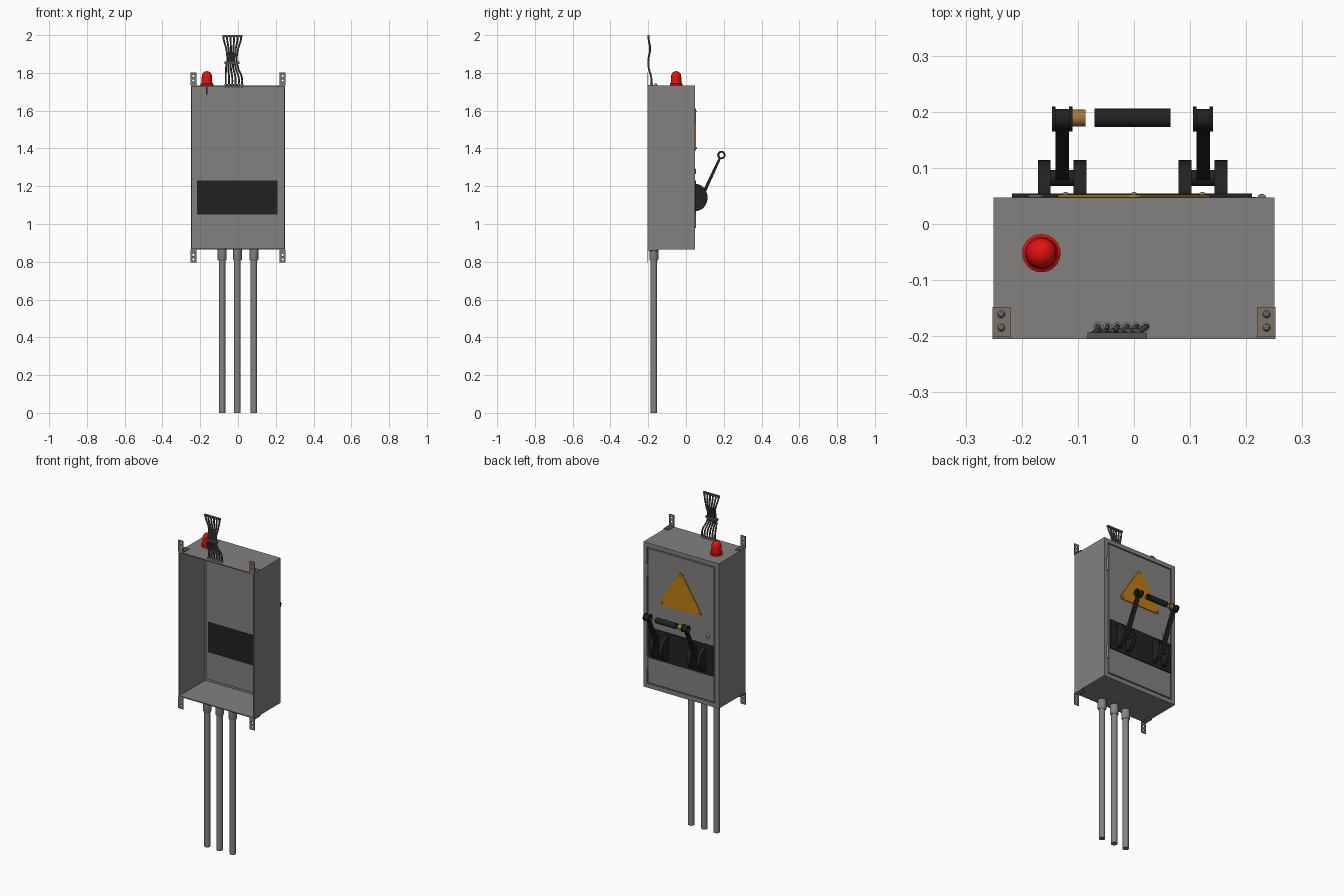
import bpy, bmesh, math
from mathutils import Matrix, Vector

if "Cube" in bpy.data.objects:
    bpy.data.objects.remove(bpy.data.objects["Cube"], do_unlink=True)


def material(name, r, g, b):
    m = bpy.data.materials.new(name)
    m.use_nodes = True
    m.diffuse_color = (r, g, b, 1)
    bsdf = m.node_tree.nodes["Principled BSDF"]
    bsdf.inputs["Base Color"].default_value = (r, g, b, 1)
    bsdf.inputs["Roughness"].default_value = 0.6
    return m


GREY = material("painted grey", 0.23, 0.22, 0.215)
STEEL = material("worn steel", 0.2, 0.175, 0.14)
PIPE = material("pipe grey", 0.24, 0.23, 0.22)
BLACK = material("black plastic", 0.016, 0.016, 0.017)
CABLE = material("cable grey", 0.09, 0.09, 0.095)
RED = material("signal red", 0.75, 0.006, 0.006)
YELLOW = material("warning yellow", 0.5, 0.2, 0.008)
BRASS = material("brass", 0.35, 0.19, 0.05)

TURN = {"X": Matrix.Rotation(math.pi / 2, 4, "Y"),
        "Y": Matrix.Rotation(-math.pi / 2, 4, "X"),
        "Z": Matrix.Identity(4)}


def finish(name, bm, mat, smooth=False):
    bmesh.ops.recalc_face_normals(bm, faces=bm.faces)
    me = bpy.data.meshes.new(name)
    bm.to_mesh(me)
    bm.free()
    me.materials.append(mat)
    ob = bpy.data.objects.new(name, me)
    bpy.context.collection.objects.link(ob)
    if smooth:
        bpy.ops.object.select_all(action="DESELECT")
        ob.select_set(True)
        bpy.context.view_layer.objects.active = ob
        bpy.ops.object.shade_smooth_by_angle(angle=math.radians(40))
    return ob


def box(name, x, y, z, mat, bevel=0):
    """Box from (low, high) ranges."""
    bm = bmesh.new()
    bmesh.ops.create_cube(bm, size=1)
    for v in bm.verts:
        v.co = [lo + (c + 0.5) * (hi - lo) for c, (lo, hi) in zip(v.co, (x, y, z))]
    if bevel:
        bmesh.ops.bevel(bm, geom=bm.edges[:], offset=bevel, segments=1, affect="EDGES")
    return finish(name, bm, mat)


def lathe(name, profile, at, axis, mat, hollow=False, sides=24):
    """Turn (radius, height) points round an axis; hollow closes the profile on itself."""
    bm = bmesh.new()
    rings = []
    for r, h in profile:
        rings.append([bm.verts.new((r * math.cos(a), r * math.sin(a), h))
                      for a in (2 * math.pi * i / sides for i in range(sides))])
    pairs = list(zip(rings, rings[1:]))
    if hollow:
        pairs.append((rings[-1], rings[0]))
    else:
        bm.faces.new(rings[0])
        bm.faces.new(rings[-1])
    for a, b in pairs:
        for i in range(sides):
            j = (i + 1) % sides
            bm.faces.new((a[i], a[j], b[j], b[i]))
    bm.transform(Matrix.Translation(at) @ TURN[axis])
    return finish(name, bm, mat, True)


def rod(name, r, lo, hi, at, axis, mat, sides=24):
    return lathe(name, [(r, lo), (r, hi)], at, axis, mat, False, sides)


def tube(name, r, inner, lo, hi, at, axis, mat):
    return lathe(name, [(inner, lo), (r, lo), (r, hi), (inner, hi)], at, axis, mat, True)


def prism(name, points, direction, mat):
    """Extrude a flat outline along a direction."""
    bm = bmesh.new()
    f = bm.faces.new([bm.verts.new(p) for p in points])
    new = bmesh.ops.extrude_face_region(bm, geom=[f])["geom"]
    bmesh.ops.translate(bm, vec=direction,
                        verts=[v for v in new if isinstance(v, bmesh.types.BMVert)])
    return finish(name, bm, mat)


# Cabinet shell, open at the wall side
W, BACK, FACE, LOW, TOP = 0.25, -0.205, 0.047, 0.865, 1.732
T, LIP = 0.006, 0.025
for s, side in ((-1, "right"), (1, "left")):
    xs = sorted((s * W, s * (W - T)))
    box(side + "_wall", xs, (BACK, FACE), (LOW, TOP), GREY)
    xs = sorted((s * W, s * (W - LIP)))
    box(side + "_front_lip", xs, (FACE - 0.01, FACE), (LOW, TOP), GREY)
box("top_wall", (-W, W), (BACK, FACE), (TOP - T, TOP), GREY)
box("bottom_wall", (-W, W), (BACK, FACE), (LOW, LOW + T), GREY)
box("top_front_lip", (-W, W), (FACE - 0.01, FACE), (TOP - LIP, TOP), GREY)
box("bottom_front_lip", (-W, W), (FACE - 0.01, FACE), (LOW, LOW + LIP), GREY)

# Door with a shallow groove round its raised panel
D = W - LIP
box("door_back_plate", (-D - 0.004, D + 0.004), (0.03, 0.038),
    (LOW + LIP - 0.004, TOP - LIP + 0.004), GREY)
box("door_panel", (-D + 0.005, D - 0.005), (0.036, 0.048),
    (LOW + LIP + 0.005, TOP - LIP - 0.005), GREY, 0.002)
for z in (1.02, 1.57):
    rod("hinge", 0.008, z - 0.04, z + 0.04, (0.228, 0.046, 0), "Z", GREY, 12)
lathe("door_lock", [(0.014, 0), (0.014, 0.004), (0.01, 0.007)], (-0.175, 0.046, 1.28), "Y", GREY)
box("lock_slot", (-0.177, -0.173), (0.05, 0.054), (1.273, 1.287), BLACK)

# Warning triangle with rounded corners and rivets
corners = [(-0.122, 1.402), (0.122, 1.402), (0, 1.597)]
outline = []
for k, (cx, cz) in enumerate(corners):
    start = math.radians((150, 270, 30)[k])
    for i in range(7):
        a = start + math.radians(20 * i)
        outline.append((cx + 0.014 * math.cos(a), 0.047, cz + 0.014 * math.sin(a)))
    lathe("sign_rivet", [(0.006, 0), (0.005, 0.003), (0.002, 0.005)], (cx, 0.052, cz), "Y", GREY, sides=10)
prism("warning_sign", outline, (0, 0.006, 0), YELLOW)

# Switch panel through the door
box("switch_panel", (-0.217, 0.21), (0.027, 0.054), (1.05, 1.23), BLACK)

# Twin lever handle
pivot, eye = Vector((0, 0.082, 1.14)), Vector((0, 0.187, 1.365))
along = (eye - pivot).normalized()
across = Vector((0, along.z, -along.y)) * 0.009
for x, side in ((-0.128, "right"), (0.123, "left")):
    for dx in (-0.032, 0.032):
        arc = [(x + dx - 0.0115, 0.05 + 0.064 * math.sin(a), 1.14 + 0.072 * math.cos(a))
               for a in (math.pi * i / 16 for i in range(17))]
        prism(side + "_lever_cheek", arc, (0.023, 0, 0), BLACK)
    rod(side + "_lever_pivot", 0.014, -0.03, 0.03, (x, pivot.y, pivot.z), "X", BLACK)
    off = Vector((x - 0.012, 0, 0))
    tip = eye - along * 0.016
    prism(side + "_lever_arm", [off + pivot - across, off + pivot + across,
                                off + tip + across * 0.7, off + tip - across * 0.7],
          (0.024, 0, 0), BLACK)
    at = (x, eye.y, eye.z)
    tube(side + "_lever_eye", 0.018, 0.013, -0.016, 0.016, at, "X", BLACK)
    for dx in (-0.015, 0.015):
        tube(side + "_lever_eye_flange", 0.022, 0.013, dx - 0.003, dx + 0.003, at, "X", BLACK)
grip_at = (0, 0.189, eye.z)
tube("handle_grip", 0.0165, 0.014, -0.07, 0.065, grip_at, "X", BLACK)
tube("handle_collar", 0.015, 0.013, -0.112, -0.086, grip_at, "X", BRASS)

# Signal lamp on the roof
lamp = [(0.034, 0), (0.034, 0.01), (0.029, 0.013), (0.027, 0.045)]
lamp += [(0.027 * math.cos(a), 0.05 + 0.027 * math.sin(a))
         for a in (math.radians(14 * i) for i in range(1, 7))]
lathe("signal_lamp", lamp, (-0.165, -0.052, TOP), "Z", RED, sides=32)
rod("lamp_stem", 0.004, 1.685, TOP, (-0.165, -0.052, 0), "Z", CABLE, 10)

# Wall straps at the four corners, with screw holes and bolts
for s in (-1, 1):
    x = s * 0.2365
    for edge, d, where in ((TOP, 1, "top"), (LOW, -1, "bottom")):
        xs = (x - 0.016, x + 0.016)
        strap = box(where + "_strap", xs, (BACK, BACK + 0.005), sorted((edge, edge + d * 0.07)), STEEL)
        box(where + "_strap_foot", xs, (BACK, -0.148), sorted((edge, edge + d * 0.005)), STEEL)
        for k, h in enumerate((0.028, 0.052)):
            hole = rod("strap_hole_cutter", 0.006, -0.02, 0.02, (x, BACK, edge + d * h), "Y", STEEL, 12)
            hole.hide_render = True
            hole.hide_set(True)
            cut = strap.modifiers.new("hole", "BOOLEAN")
            cut.operation, cut.object, cut.solver = "DIFFERENCE", hole, "EXACT"
            bpy.context.view_layer.objects.active = strap
            bpy.ops.object.modifier_apply(modifier=cut.name)
            bpy.data.objects.remove(hole, do_unlink=True)
            lathe("strap_bolt", [(0.007, 0), (0.006, d * 0.006), (0.003, d * 0.009)],
                  (x, -0.185 + k * 0.024, edge + d * 0.004), "Z", GREY, sides=12)

# Conduit pipes with collars under the cabinet
for x in (-0.084, -0.003, 0.084):
    rod("conduit_pipe", 0.0175, 0, LOW, (x, -0.17, 0), "Z", PIPE)
    lathe("conduit_collar", [(0.021, 0.808), (0.0235, 0.814), (0.0235, LOW)],
          (x, -0.17, 0), "Z", PIPE)

# Cable bundle fanning out above the roof
for i in range(6):
    t = i / 5 - 0.5
    path = [(-0.022 + 0.085 * t, -0.183, TOP - 0.01), (-0.022 + 0.085 * t, -0.184, 1.775),
            (-0.032 + 0.062 * t, -0.198, 1.83), (-0.032 + 0.05 * t, -0.199, 1.87),
            (-0.031 + 0.062 * t, -0.19, 1.925), (-0.03 + 0.092 * t, -0.198, 1.98),
            (-0.03 + 0.092 * t, -0.199, 1.998)]
    cu = bpy.data.curves.new("cable", "CURVE")
    cu.dimensions = "3D"
    cu.bevel_depth, cu.bevel_resolution, cu.resolution_u = 0.0048, 2, 6
    cu.use_fill_caps = True
    sp = cu.splines.new("BEZIER")
    sp.bezier_points.add(len(path) - 1)
    for p, co in zip(sp.bezier_points, path):
        p.co = co
        p.handle_left_type = p.handle_right_type = "AUTO"
    cu.materials.append(CABLE)
    bpy.context.collection.objects.link(bpy.data.objects.new("cable", cu))
    rod("cable_gland", 0.008, TOP, TOP + 0.01, (path[0][0], -0.183, 0), "Z", GREY, 12)
box("upper_cable_clip", (-0.083, 0.023), (BACK, -0.193), (1.99, 2.0), CABLE)
box("lower_cable_clip", (-0.072, 0.007), (BACK, -0.193), (1.848, 1.86), CABLE)
